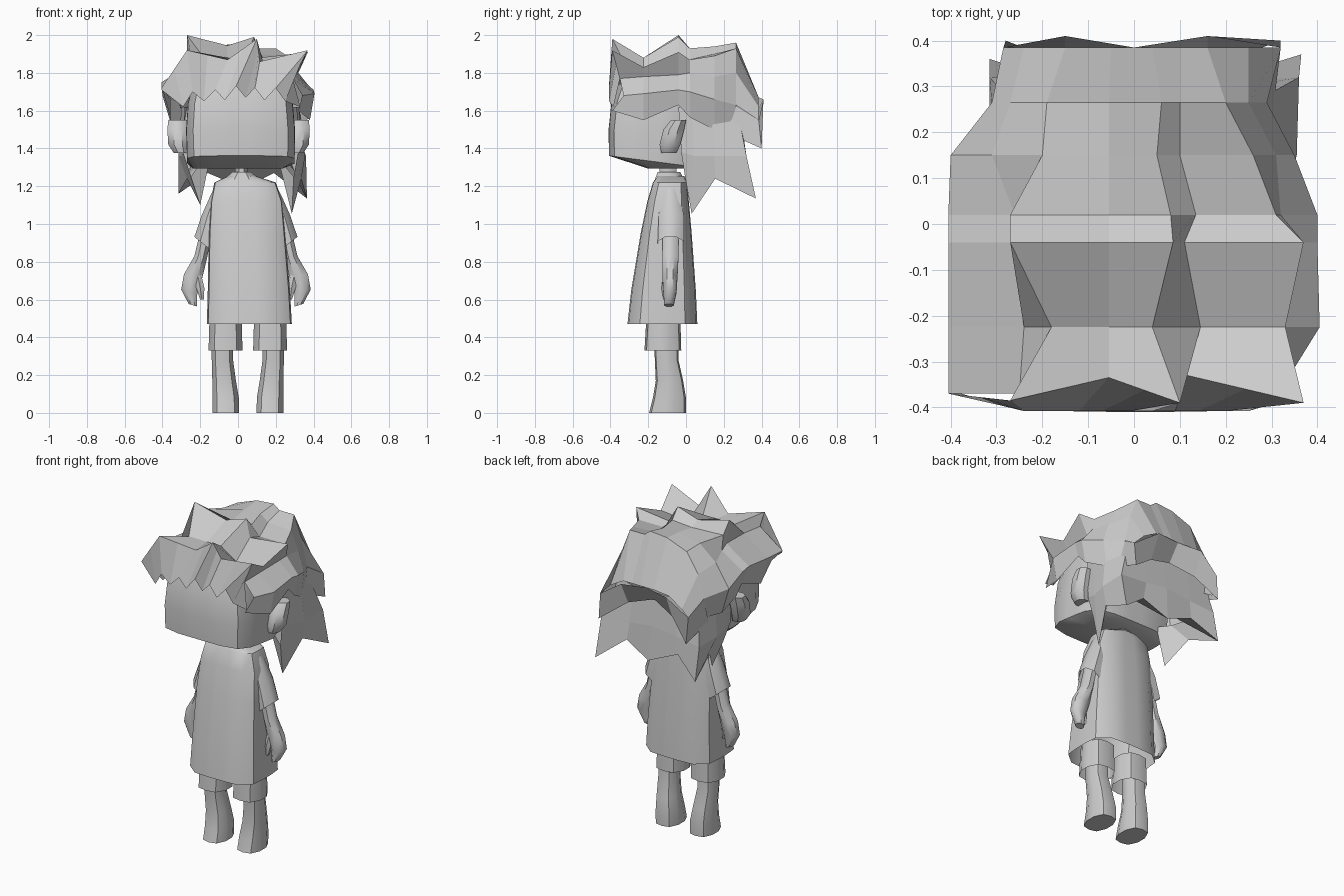
import bpy, bmesh, math


def make(name, verts, faces, smooth=None, mirror=None):
    """Mesh object from geometry, optionally reflected across x = mirror."""
    if mirror is not None:
        verts = [(2 * mirror - x, y, z) for x, y, z in verts]
    me = bpy.data.meshes.new(name)
    me.from_pydata(verts, [], faces)
    bm = bmesh.new()
    bm.from_mesh(me)
    bmesh.ops.recalc_face_normals(bm, faces=bm.faces)
    bm.to_mesh(me)
    bm.free()
    ob = bpy.data.objects.new(name, me)
    bpy.context.collection.objects.link(ob)
    if smooth:
        bpy.ops.object.select_all(action='DESELECT')
        ob.select_set(True)
        bpy.context.view_layer.objects.active = ob
        bpy.ops.object.shade_smooth_by_angle(angle=math.radians(smooth))


def loft(name, rings, n=12, p=3.0, bottom=True, top=True, mirror=None, smooth=40):
    """Superellipse rings (x0, x1, y0, y1, z, tilt_x, tilt_y) skinned together."""
    unit = []
    for i in range(n):
        c, s = (f(2 * math.pi * (i + 0.5) / n) for f in (math.cos, math.sin))
        m = (abs(c) ** p + abs(s) ** p) ** (-1 / p)
        unit.append((c * m, s * m))
    kx, ky = (max(u[a] for u in unit) for a in (0, 1))
    verts, faces = [], []
    for r in rings:
        x0, x1, y0, y1, z, tx, ty = (tuple(r) + (0, 0))[:7]
        for u, v in unit:
            dx, dy = u / kx * (x1 - x0) / 2, v / ky * (y1 - y0) / 2
            verts.append(((x0 + x1) / 2 + dx, (y0 + y1) / 2 + dy, z + tx * dx + ty * dy))
    for j in range(len(rings) - 1):
        for i in range(n):
            a, b = j * n + i, j * n + (i + 1) % n
            faces.append((a, b, b + n, a + n))
    if bottom:
        faces.append(tuple(range(n)))
    if top:
        faces.append(tuple(range(len(verts) - n, len(verts))))
    make(name, verts, faces, smooth, mirror)


def sheet(name, rows):
    """Flat-shaded grid through rows of 3D points."""
    w = len(rows[0])
    faces = [(j * w + i, j * w + i + 1, (j + 1) * w + i + 1, (j + 1) * w + i)
             for j in range(len(rows) - 1) for i in range(w - 1)]
    make(name, [p for r in rows for p in r], faces)


# Legs, shorts, sleeves, arms, thumbs and ears on both sides
for side, m, ma, me in (("right", None, None, None), ("left", 0.052, 0.042, 0.003)):
    loft(side + "_leg", [(.098, .24, -.195, 0, 0), (.1, .24, -.175, 0, .08),
                         (.115, .24, -.16, -.015, .17), (.13, .243, -.165, -.04, .28),
                         (.13, .243, -.17, -.04, .42)], 10, 2.8, mirror=m)
    loft(side + "_shorts", [(.08, .26, -.22, -.025, .33), (.085, .255, -.21, -.03, .5)],
         10, 2.8, bottom=False, mirror=m)
    loft(side + "_sleeve", [(.21, .315, -.15, -.01, .89, .8), (.18, .275, -.145, -.01, 1.03, .4),
                            (.15, .23, -.13, -.03, 1.15), (.13, .195, -.12, -.04, 1.22)],
         8, 2.3, bottom=False, mirror=ma)
    loft(side + "_arm", [(.3, .345, -.115, -.065, .57, .3), (.3, .385, -.12, -.05, .64, .3),
                         (.275, .37, -.125, -.045, .72, .3), (.25, .315, -.125, -.04, .82, .3),
                         (.21, .275, -.125, -.04, 1.0)], 8, 2.2, mirror=ma)
    loft(side + "_thumb", [(.265, .285, -.12, -.09, .6), (.262, .305, -.13, -.085, .66),
                           (.28, .32, -.12, -.08, .74)], 6, 2.2, mirror=ma)
    loft(side + "_ear", [(.27, .345, -.13, -.05, 1.375), (.27, .375, -.14, -.03, 1.42),
                         (.27, .38, -.12, -.01, 1.5), (.27, .375, -.08, 0, 1.55)],
         8, 2.4, mirror=me)

# Long shirt (open hem), collar and neck
loft("shirt", [(-.165, .285, -.31, .06, .47), (-.16, .275, -.29, .052, .65),
               (-.155, .25, -.24, .03, .95), (-.145, .235, -.205, .015, 1.12),
               (-.125, .2, -.175, .005, 1.22), (-.05, .09, -.15, -.01, 1.255)],
     16, 4.5, bottom=False)
loft("collar", [(-.075, .115, -.165, -.01, 1.235), (-.03, .07, -.15, -.03, 1.275)],
     8, 2.5, bottom=False, top=False)
loft("neck", [(-.015, .05, -.14, -.05, 1.22), (-.015, .05, -.14, -.05, 1.32)], 8, 2.2)

# Head with slanted jaw
loft("head", [(-.24, .235, -.2, .0, 1.293), (-.27, .3, -.408, .03, 1.333, 0, -.13),
              (-.275, .302, -.41, .05, 1.5), (-.265, .29, -.395, .06, 1.64),
              (-.24, .27, -.36, .06, 1.74)], 20, 5)

# Hair crown: rows from front to back, each a spiky arch of (x, z)
crown = [
    (-.39, (-.405, 1.72), (-.25, 1.83), (-.27, 1.92), (-.055, 1.87), (.1, 1.98), (.115, 1.86), (.37, 1.92), (.29, 1.77), (.34, 1.68)),
    (-.225, (-.405, 1.73), (-.24, 1.84), (-.18, 1.88), (-.055, 1.88), (.04, 1.88), (.145, 1.81), (.33, 1.83), (.3, 1.78), (.405, 1.69)),
    (-.04, (-.405, 1.75), (-.25, 1.85), (-.27, 2.0), (-.055, 1.945), (.085, 1.99), (.11, 1.88), (.37, 1.91), (.31, 1.79), (.4, 1.71)),
    (.02, (-.405, 1.74), (-.26, 1.83), (-.27, 1.93), (-.055, 1.92), (.08, 1.93), (.135, 1.87), (.31, 1.87), (.32, 1.8), (.4, 1.7)),
    (.15, (-.4, 1.68), (-.31, 1.82), (-.2, 1.91), (-.055, 1.94), (.05, 1.94), (.1, 1.9), (.26, 1.89), (.31, 1.78), (.35, 1.66)),
    (.265, (-.31, 1.64), (-.27, 1.78), (-.19, 1.9), (-.055, 1.95), (.06, 1.96), (.1, 1.93), (.2, 1.93), (.25, 1.8), (.29, 1.63)),
    (.385, (-.285, 1.56), (-.24, 1.6), (-.15, 1.66), (-.05, 1.67), (.04, 1.67), (.1, 1.67), (.16, 1.67), (.25, 1.62), (.32, 1.55)),
]
low_left = (1.66, 1.56, 1.63, 1.57, 1.52, 1.50, 1.42)
low_right = (1.60, 1.55, 1.63, 1.565, 1.50, 1.48, 1.42)
front_shift = (.02, .02, .005, .055, 0, .06, 0, .04, .06)
rows = []
for i, ((y, *pts), zl, zr) in enumerate(zip(crown, low_left, low_right)):
    arch = [(x, y + (d if i == 0 else 0), z) for (x, z), d in zip(pts, front_shift)]
    rows.append([(pts[0][0] * .88, y + (.06 if i == 0 else 0), zl)] + arch + [(pts[-1][0] * .94, y, zr)])
sheet("hair_crown", rows)

# Zigzag fringe hanging from the spiky front edge of the crown
key = [rows[0][i] for i in (1, 3, 4, 5, 6, 7, 8)]
top = [key[0]]
for p, q in zip(key, key[1:]):
    top += [tuple((a + b) / 2 for a, b in zip(p, q)), q]
tips = [(-.405, 1.71), (-.29, 1.62), (-.24, 1.7), (-.18, 1.65), (-.12, 1.71), (-.07, 1.655), (-.01, 1.73),
        (.04, 1.67), (.09, 1.72), (.14, 1.655), (.2, 1.72), (.25, 1.65), (.33, 1.62)]
sheet("hair_fringe", [top, [(x, -.408 + .3 * max(0, abs(x) - .25), z) for x, z in tips]])

# Flared spikes along the back of the crown
sheet("hair_back_flare", [
    [(-.31, .265, 1.62), (-.285, .385, 1.56), (-.15, .41, 1.66), (0, .385, 1.67),
     (.16, .41, 1.66), (.32, .385, 1.55), (.29, .265, 1.62)],
    [(-.31, .22, 1.48), (-.28, .4, 1.4), (-.15, .35, 1.52), (0, .31, 1.57),
     (.16, .34, 1.52), (.32, .4, 1.4), (.3, .22, 1.48)]])

# Lower layer of long hair: hanging points, then an underside running in to the neck
lower = [
    [(-.28, -.04, 1.62), (-.3, .03, 1.62), (-.3, .14, 1.62), (-.27, .27, 1.62), (-.15, .285, 1.6),
     (.02, .285, 1.6), (.16, .285, 1.6), (.27, .27, 1.62), (.325, .14, 1.62), (.325, .03, 1.62), (.31, -.04, 1.62)],
    [(-.29, -.025, 1.38), (-.295, .04, 1.36), (-.315, .15, 1.36), (-.315, .32, 1.36), (-.15, .31, 1.38),
     (.02, .31, 1.4), (.17, .31, 1.38), (.36, .32, 1.36), (.355, .15, 1.36), (.325, .04, 1.36), (.318, -.025, 1.38)],
    [(-.25, -.005, 1.25), (-.2, .03, 1.1), (-.27, .155, 1.24), (-.315, .36, 1.16), (-.16, .31, 1.27),
     (.03, .33, 1.19), (.19, .31, 1.27), (.365, .37, 1.135), (.335, .155, 1.24), (.285, .03, 1.055), (.295, -.005, 1.25)]]
lower.append([(x * .75, y * .55, 1.34) for x, y, z in lower[2]])
sheet("hair_lower", lower)
